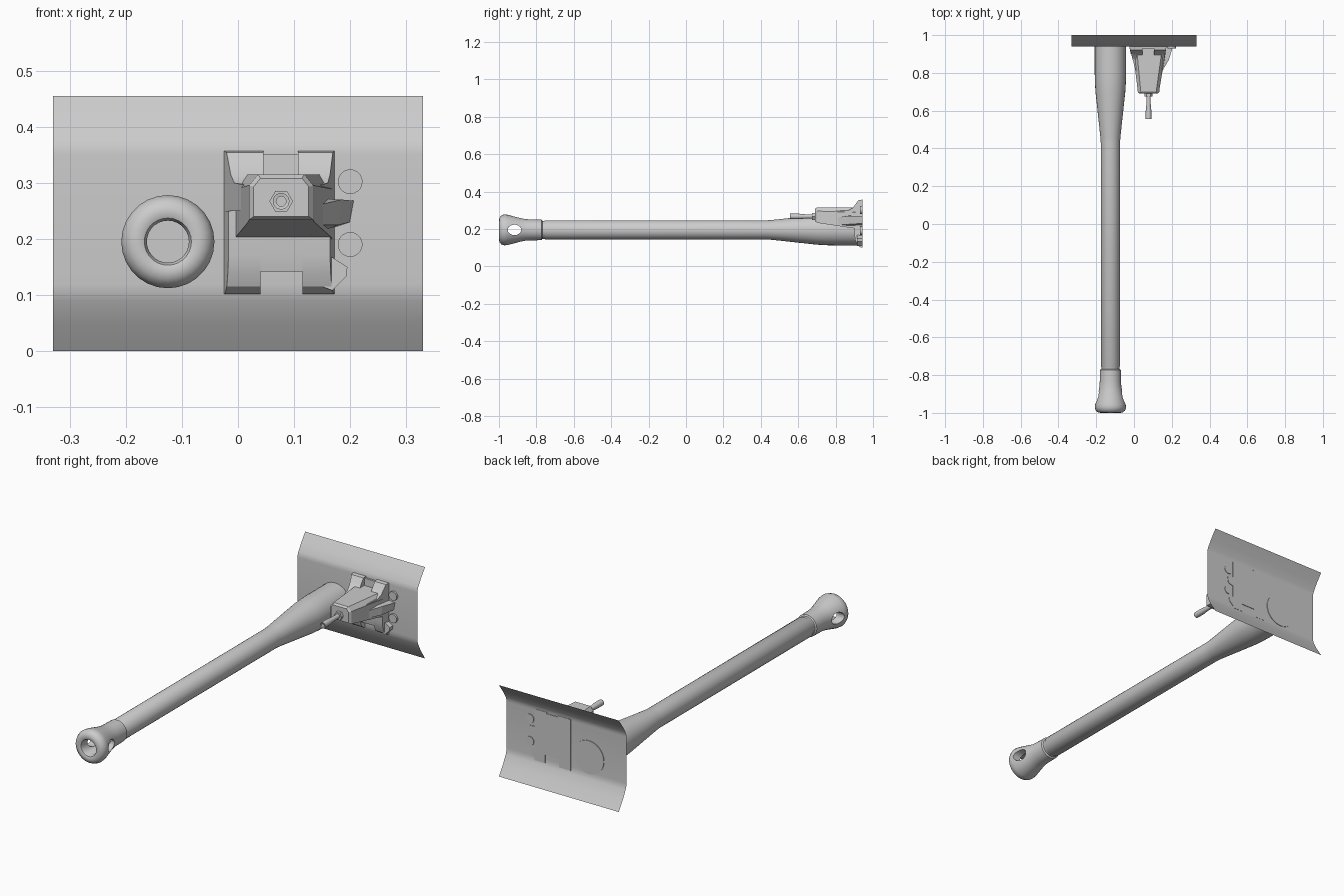
import bpy, bmesh, math
from mathutils import Matrix, Vector

if "Cube" in bpy.data.objects:
    bpy.data.objects.remove(bpy.data.objects["Cube"])

grey = bpy.data.materials.new("steel_grey")
grey.diffuse_color = (0.6, 0.6, 0.6, 1)
grey.use_nodes = True
grey.node_tree.nodes["Principled BSDF"].inputs["Base Color"].default_value = grey.diffuse_color
PLATE_Y = 0.94


def finish(name, bm, smooth=None, closed=True):
    if closed:
        bmesh.ops.recalc_face_normals(bm, faces=bm.faces)
    me = bpy.data.meshes.new(name)
    bm.to_mesh(me)
    bm.free()
    me.materials.append(grey)
    ob = bpy.data.objects.new(name, me)
    bpy.context.collection.objects.link(ob)
    if smooth:
        bpy.ops.object.select_all(action='DESELECT')
        ob.select_set(True)
        bpy.context.view_layer.objects.active = ob
        bpy.ops.object.shade_smooth_by_angle(angle=math.radians(smooth))
    return ob


def lathe(name, profile, x, z, sides, smooth=35):
    """Solid of revolution about a y-parallel axis; profile is (radius, y)."""
    bm = bmesh.new()
    rings = []
    for r, y in profile:
        rings.append([bm.verts.new((x + r * math.cos(a), y, z + r * math.sin(a)))
                      for a in (2 * math.pi * i / sides for i in range(sides))])
    for a, b in zip(rings, rings[1:]):
        for i in range(sides):
            j = (i + 1) % sides
            bm.faces.new((a[i], a[j], b[j], b[i]))
    bm.faces.new(rings[0])
    bm.faces.new(rings[-1])
    return finish(name, bm, smooth)


def loft(name, sections, smooth=None):
    """Skin between equal-length loops of 3D points, capped at both ends."""
    bm = bmesh.new()
    rings = [[bm.verts.new(p) for p in s] for s in sections]
    n = len(rings[0])
    for a, b in zip(rings, rings[1:]):
        for i in range(n):
            j = (i + 1) % n
            bm.faces.new((a[i], a[j], b[j], b[i]))
    bm.faces.new(rings[0])
    bm.faces.new(rings[-1])
    return finish(name, bm, smooth)


def rib(name, profile, x0, x1, k0=0, k1=0, smooth=25):
    """Side profile (y, z) spanned from x0 to x1, sides slanting inward with depth."""
    return loft(name, [[(x + k * (PLATE_Y - y), y, z) for y, z in profile]
                       for x, k in ((x0, k0), (x1, k1))], smooth)


# Shield: thin sheet with swept-back lips
bm = bmesh.new()
curve = [(1.0, 0.0), (0.967, 0.05), (0.946, 0.09), (0.941, 0.105), (0.94, 0.12),
         (0.94, 0.35), (0.941, 0.362), (0.946, 0.376), (0.967, 0.41), (1.0, 0.455)]
rows = [[bm.verts.new((x, y, z)) for x in (-0.33, 0.33)] for y, z in curve]
for a, b in zip(rows, rows[1:]):
    bm.faces.new((a[0], a[1], b[1], b[0]))
finish("shield", bm, 40, closed=False)

# Barrel: flared root, long tube, groove, muzzle brake and bore
GX, GZ = -0.125, 0.195
barrel = lathe("gun_barrel", [
    (0.0375, -0.80), (0.0375, -0.985), (0.042, -0.996), (0.052, -1.0), (0.066, -0.997),
    (0.077, -0.988), (0.083, -0.972), (0.081, -0.955), (0.072, -0.92), (0.063, -0.885),
    (0.058, -0.86), (0.056, -0.83), (0.055, -0.772), (0.048, -0.768), (0.048, -0.757),
    (0.051, -0.752), (0.051, 0.43), (0.053, 0.46), (0.079, 0.70), (0.082, 0.75),
    (0.083, 0.80), (0.083, 0.943)], GX, GZ, 28)

# Oval side ports through the muzzle brake
bm = bmesh.new()
bmesh.ops.create_cone(bm, cap_ends=True, segments=20, radius1=1, radius2=1, depth=0.3,
                      matrix=Matrix.Translation((GX, -0.917, GZ))
                      @ Matrix.Diagonal((1, 0.036, 0.028, 1))
                      @ Matrix.Rotation(math.pi / 2, 4, 'Y'))
cutter = finish("port_cutter", bm)
cutter.hide_render = True
mod = barrel.modifiers.new("ports", 'BOOLEAN')
mod.operation, mod.object, mod.solver = 'DIFFERENCE', cutter, 'EXACT'
bpy.context.view_layer.objects.active = barrel
# Keep the port cut ahead of the smoothing step
bpy.ops.object.modifier_move_to_index(modifier="ports", index=0)
bpy.ops.object.modifier_apply(modifier="ports")
bpy.data.objects.remove(cutter)

# Housing of the secondary gun: chamfered box widening toward the shield
def housing(y, xl, xr, top, low, c):
    return [(xl, y, low), (xr, y, low), (xr, y, top - c), (xr - c * 0.8, y, top),
            (xl + c * 0.8, y, top), (xl, y, top - c)]

loft("housing", [housing(0.69, 0.028, 0.126, 0.308, 0.240, 0.015),
                 housing(0.70, 0.020, 0.134, 0.315, 0.234, 0.020),
                 housing(0.72, 0.018, 0.136, 0.315, 0.230, 0.020),
                 housing(0.90, -0.004, 0.166, 0.315, 0.203, 0.026),
                 housing(0.943, -0.02, 0.17, 0.315, 0.195, 0.026)])

# Upper arms either side of a central slot
arm = [(0.943, 0.25), (0.943, 0.357), (0.922, 0.354), (0.908, 0.335), (0.893, 0.314),
       (0.87, 0.300), (0.80, 0.296), (0.80, 0.25)]
rib("upper_arm_left", arm, -0.025, 0.045, 0.26, 0)
rib("upper_arm_right", arm, 0.107, 0.172, 0, -0.17)
rib("slot_back", [(0.943, 0.25), (0.943, 0.350), (0.93, 0.350), (0.925, 0.25)], 0.045, 0.107)

# Lower bracket: two feet joined above a notch
foot = [(0.943, 0.102), (0.932, 0.102), (0.915, 0.115), (0.905, 0.14),
        (0.90, 0.17), (0.90, 0.25), (0.943, 0.25)]
web = [(0.943, 0.142), (0.905, 0.142), (0.90, 0.17), (0.90, 0.25), (0.943, 0.25)]
rib("foot_left", foot, -0.025, 0.040, 0.2, 0)
rib("foot_web", web, 0.040, 0.115)
rib("foot_right", foot, 0.115, 0.172, 0, -0.2)

# Side lugs
loft("upper_lug", [
    [(0.13, 0.81, 0.225), (0.13, 0.81, 0.262), (0.15, 0.81, 0.262), (0.15, 0.81, 0.225)],
    [(0.13, 0.87, 0.207), (0.13, 0.87, 0.272), (0.185, 0.87, 0.27), (0.18, 0.87, 0.225)],
    [(0.13, 0.943, 0.207), (0.13, 0.943, 0.272), (0.207, 0.943, 0.268), (0.20, 0.943, 0.23)]])
loft("lower_lug", [[(0.15, y, 0.115), (0.16, y, 0.172), (0.195, y, 0.15), (0.193, y, 0.133),
                    (0.168, y, 0.108)] for y in (0.915, 0.943)])

# Secondary gun with hexagonal collar
SX, SZ = 0.077, 0.267
lathe("small_collar", [(0.021, 0.675), (0.021, 0.70)], SX, SZ, 6)
lathe("small_barrel", [(0.009, 0.58), (0.009, 0.556), (0.015, 0.555), (0.015, 0.60), (0.0115, 0.635),
                       (0.0115, 0.70)], SX, SZ, 12)

# Round bosses set through the shield
for i, z in enumerate((0.302, 0.19)):
    lathe("boss_%d" % i, [(0.022, 0.930), (0.022, 0.943)], 0.2, z, 20)
